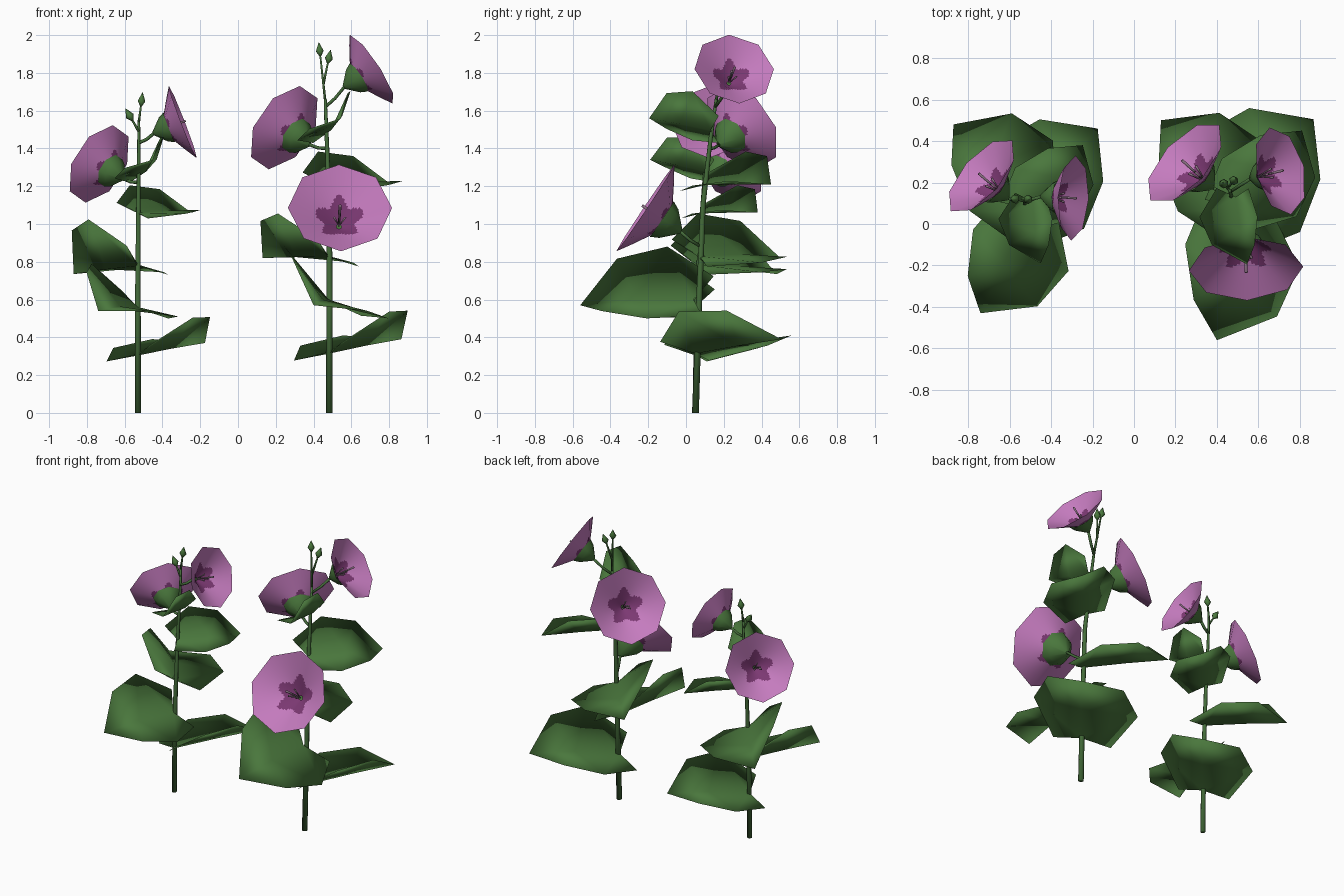
import bpy, math
from mathutils import Vector as V

if "Cube" in bpy.data.objects:
    bpy.data.objects.remove(bpy.data.objects["Cube"])


def material(name, rgb):
    m = bpy.data.materials.new(name)
    m.diffuse_color = (*rgb, 1)
    m.use_nodes = True
    m.node_tree.nodes["Principled BSDF"].inputs["Base Color"].default_value = m.diffuse_color
    return m


LEAF = material("leaf green", (0.068, 0.185, 0.046))
STEM = material("stem green", (0.058, 0.15, 0.042))
PINK = material("petal pink", (0.56, 0.20, 0.52))
DARK = material("throat purple", (0.20, 0.04, 0.17))
PALE = material("stamen mauve", (0.25, 0.16, 0.22))


def make(name, verts, faces, mats, index=None, normals=None):
    me = bpy.data.meshes.new(name)
    me.from_pydata([tuple(v) for v in verts], [], faces)
    for m in mats:
        me.materials.append(m)
    for i, p in enumerate(me.polygons):
        p.use_smooth = True
        if index:
            p.material_index = index[i]
    me.update()
    if normals:
        me.normals_split_custom_set_from_vertices([tuple(v) for v in normals])
    ob = bpy.data.objects.new(name, me)
    bpy.context.collection.objects.link(ob)
    return ob


def frame(n):
    # axis, projected up vector, side vector
    n = V(n).normalized()
    ref = V((0, 0, 1)) if abs(n.z) < 0.95 else V((0, 1, 0))
    u = (ref - n * ref.dot(n)).normalized()
    return n, u, n.cross(u)


def loft(name, pts, radii, sides, mat, open_start=False):
    # round section swept along a path
    pts = [V(p) for p in pts]
    verts, faces = [], []
    for i, p in enumerate(pts):
        a, b = pts[max(i - 1, 0)], pts[min(i + 1, len(pts) - 1)]
        n, u, v = frame(b - a)
        for k in range(sides):
            t = 2 * math.pi * k / sides
            verts.append(p + (u * math.cos(t) + v * math.sin(t)) * radii[i])
    for i in range(len(pts) - 1):
        for k in range(sides):
            j = (k + 1) % sides
            faces.append((i * sides + k, i * sides + j, (i + 1) * sides + j, (i + 1) * sides + k))
    if not open_start:
        faces.append(tuple(reversed(range(sides))))
    faces.append(tuple(range((len(pts) - 1) * sides, len(pts) * sides)))
    return make(name, verts, faces, [mat])


def leaf(name, base, d, s, fold):
    # heart-shaped thin closed leaf folded upward along its midrib: d runs to the tip, s to one side
    base, d, s = V(base), V(d), V(s)
    n = s.cross(d).normalized()
    n = n * (fold if n.z > 0 else -fold)
    half = [(-.13, .55, .15), (.3, 1, 1), (.72, .73, 1)]
    verts = [base, base + d * .5 + n * .15, base + d]
    for side in (1, -1):
        verts += [base + d * a + s * (b * side) + n * c for a, b, c in half]
    verts.append(base + d * .5)
    top = [(0, 3, 4), (0, 4, 1), (1, 4, 5), (1, 5, 2), (7, 6, 0), (1, 7, 0), (8, 7, 1), (2, 8, 1)]
    if s.cross(d).z < 0:
        top = [f[::-1] for f in top]
    # underside shares the rim, so shading rolls over the edge
    low = [tuple(9 if i == 1 else i for i in f[::-1]) for f in top if 1 in f]
    low += [f[::-1] for f in top if 1 not in f]
    faces = top[:]
    verts.append(base - n * .06)
    faces += [tuple(10 if i == 0 else i for i in f) for f in low]
    return make(name, verts, faces, [LEAF])


def flower(name, c, n, r, root):
    c = V(c)
    n, u, v = frame(n)
    # eight-sided funnel, finely cut so the throat mark can follow a lobed outline
    profile = [(1, 0), (.75, .16), (.6, .25)] + \
              [(.53 - .02 * i, .29 + .012 * i) for i in range(12)] + [(.2, .53), (.05, .65)]
    cuts, verts, faces, index, normals = 6, [], [], [], []
    total = 8 * cuts
    for rad, dep in profile:
        for k in range(total):
            a, f = divmod(k, cuts)
            p0, p1 = [u * math.cos(math.pi / 4 * q) + v * math.sin(math.pi / 4 * q) for q in (a, a + 1)]
            out = p0.lerp(p1, f / cuts)
            verts.append(c + out * (rad * r) - n * (dep * r))
            normals.append((out.normalized() * .53 - n * .85).normalized())
    for i in range(len(profile) - 1):
        for k in range(total):
            j = (k + 1) % total
            faces.append((i * total + k, (i + 1) * total + k, (i + 1) * total + j, i * total + j))
            mid = (profile[i][0] + profile[i + 1][0]) / 2
            ang = 2 * math.pi * (k + .5) / total
            index.append(1 if mid < .42 + .09 * math.cos(5 * ang) else 0)
    make(name + "_petals", verts, faces, [PINK, DARK], index, normals)
    # open calyx cup behind the funnel, and flower stalk
    at = lambda d: c - n * (d * r)
    loft(name + "_calyx", [at(.38), at(.54), at(.82)], [.41 * r, .33 * r, .05 * r], 8, LEAF, True)
    end = at(.79)
    root = V(root)
    loft(name + "_stalk", [root, root.lerp(end, .5) + V((0, 0, -.008)), end], [.009] * 3, 6, STEM)
    # pistil and stamens
    loft(name + "_pistil", [at(.63), at(-.08)], [.02 * r, .03 * r], 5, PALE)
    for k in range(3):
        t = 2 * math.pi * k / 3
        tip = at(.25) + (u * math.cos(t) + v * math.sin(t)) * (.12 * r)
        loft(name + "_stamen_%d" % k, [at(.62), tip], [.012 * r, .025 * r], 4, PALE)


def bud(name, root, tip):
    root, tip = V(root), V(tip)
    ax = (tip - root).normalized()
    loft(name + "_stalk", [root, tip - ax * .06], [.008, .005], 6, STEM)
    loft(name, [tip - ax * .075, tip - ax * .045, tip], [.004, .023, .002], 6, LEAF)


# ---- taller plant on the right ----
loft("right_stem", [(.483, .05, 0), (.485, .07, .6), (.483, .09, 1.1), (.47, .13, 1.45), (.462, .16, 1.66)],
     [.018, .016, .014, .011, .008], 8, STEM)
leaf("right_leaf_low_back", (.48, .05, .32), (.385, .455, .07), (.235, -.235, .09), .11)
leaf("right_leaf_front", (.48, .04, .60), (-.08, -.60, -.03), (.275, -.055, -.19), .12)
leaf("right_leaf_left", (.48, .07, .83), (-.35, .43, -.01), (.2, .17, -.13), .11)
leaf("right_leaf_upper", (.48, .09, 1.21), (.33, .36, 0), (.18, -.14, -.09), .09)
leaf("right_leaf_top", (.49, .13, 1.50), (.055, -.325, .06), (.14, 0, .13), .075)
flower("right_flower_front", (.54, -.215, 1.085), (.03, -.835, .56), .276, (.483, .08, .88))
flower("right_flower_left", (.245, .295, 1.51), (-.66, .6, .45), .247, (.472, .125, 1.40))
flower("right_flower_top", (.705, .255, 1.82), (.82, .2, .54), .216, (.463, .155, 1.62))
bud("right_bud_a", (.462, .16, 1.65), (.428, .20, 1.96))
bud("right_bud_b", (.452, .175, 1.74), (.49, .22, 1.92))

# ---- shorter plant on the left ----
loft("left_stem", [(-.53, .05, 0), (-.53, .06, .6), (-.528, .08, 1.0), (-.525, .11, 1.4), (-.525, .115, 1.55)],
     [.016, .015, .012, .009, .007], 8, STEM)
leaf("left_leaf_low_back", (-.53, .05, .31), (.355, .41, .06), (.21, -.205, .08), .10)
leaf("left_leaf_front", (-.53, .04, .56), (-.21, -.47, -.02), (.23, -.1, -.14), .11)
leaf("left_leaf_left", (-.53, .06, .785), (-.34, .42, -.05), (.2, .17, -.14), .13)
leaf("left_leaf_upper", (-.527, .08, 1.06), (.28, .30, 0), (.15, -.12, -.075), .075)
leaf("left_leaf_top", (-.49, .11, 1.28), (.04, -.30, .06), (.13, 0, .11), .07)
flower("left_flower_left", (-.735, .232, 1.318), (-.68, .59, .42), .226, (-.525, .10, 1.22))
flower("left_flower_right", (-.292, .125, 1.54), (.93, -.05, .36), .205, (-.525, .11, 1.43))
bud("left_bud_a", (-.525, .115, 1.54), (-.505, .12, 1.695))
bud("left_bud_b", (-.525, .11, 1.49), (-.595, .125, 1.61))
